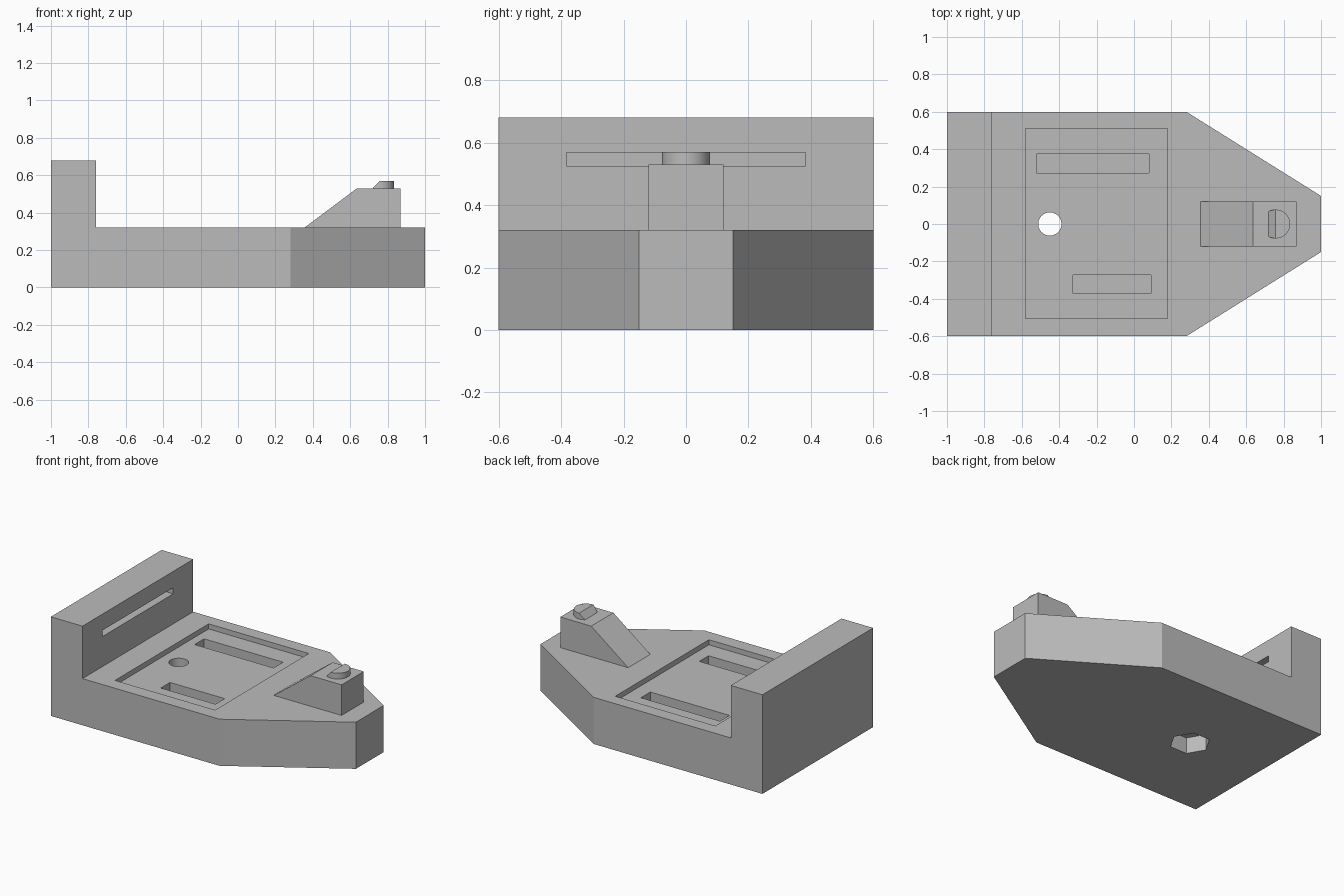
import bpy, bmesh, math
from mathutils import Vector, Matrix

if "Cube" in bpy.data.objects:
    bpy.data.objects.remove(bpy.data.objects["Cube"], do_unlink=True)

grey = bpy.data.materials.new("plain grey")
grey.use_nodes = True
grey.diffuse_color = (0.5, 0.5, 0.5, 1)
grey.node_tree.nodes["Principled BSDF"].inputs["Base Color"].default_value = (0.5, 0.5, 0.5, 1)


def finish(bm, name):
    bmesh.ops.recalc_face_normals(bm, faces=bm.faces[:])
    mesh = bpy.data.meshes.new(name)
    bm.to_mesh(mesh)
    bm.free()
    mesh.materials.append(grey)
    obj = bpy.data.objects.new(name, mesh)
    bpy.context.collection.objects.link(obj)
    return obj


def side_profile(points, half_width):
    """Extrude an x-z outline along y, centred on y = 0."""
    bm = bmesh.new()
    face = bm.faces.new([bm.verts.new((x, -half_width, z)) for x, z in points])
    out = bmesh.ops.extrude_face_region(bm, geom=[face])
    new = [v for v in out["geom"] if isinstance(v, bmesh.types.BMVert)]
    bmesh.ops.translate(bm, verts=new, vec=(0, 2 * half_width, 0))
    return bm


def slice_off(bm, point, normal):
    """Remove everything on the normal side of a plane and cap the cut."""
    out = bmesh.ops.bisect_plane(bm, geom=bm.verts[:] + bm.edges[:] + bm.faces[:], dist=1e-5,
                                 plane_co=point, plane_no=normal, clear_outer=True)
    bmesh.ops.holes_fill(bm, edges=[e for e in bm.edges if e.is_boundary], sides=0)


def cylinder(radius, x, z0, z1, sides):
    bm = bmesh.new()
    bmesh.ops.create_cone(bm, cap_ends=True, segments=sides, radius1=radius, radius2=radius,
                          depth=z1 - z0, matrix=Matrix.Translation((x, 0, (z0 + z1) / 2)))
    return bm


def box(x0, x1, y0, y1, z0, z1):
    bm = bmesh.new()
    bmesh.ops.create_cube(bm, size=1)
    bmesh.ops.scale(bm, vec=(x1 - x0, y1 - y0, z1 - z0), verts=bm.verts[:])
    bmesh.ops.translate(bm, vec=((x0 + x1) / 2, (y0 + y1) / 2, (z0 + z1) / 2), verts=bm.verts[:])
    return bm


def carve(target, bm, name):
    cutter = finish(bm, name)
    cutter.hide_render = True
    cutter.hide_viewport = True
    cutter.display_type = 'WIRE'
    mod = target.modifiers.new(name, 'BOOLEAN')
    mod.operation = 'DIFFERENCE'
    mod.solver = 'EXACT'
    mod.object = cutter


# Base plate with upright end wall and tapered nose
top = 0.32
bm = side_profile([(-1, 0), (1, 0), (1, top), (-0.76, top), (-0.76, 0.68), (-1, 0.68)], 0.6)
for side in (-1, 1):
    slice_off(bm, Vector((0.28, side * 0.6, 0)), Vector((0.45, side * 0.72, 0)))
base = finish(bm, "base_plate")

# Shallow tray, two slots in its floor, and the slot in the wall
carve(base, box(-0.58, 0.18, -0.505, 0.51, 0.285, 0.4), "tray_cutter")
carve(base, box(-0.52, 0.08, 0.272, 0.375, 0.18, 0.34), "long_slot_cutter")
carve(base, box(-0.325, 0.09, -0.372, -0.272, 0.18, 0.34), "short_slot_cutter")
carve(base, box(-0.86, -0.7, -0.383, 0.383, 0.526, 0.568), "wall_slot_cutter")

# Bolt hole with hexagonal nut pocket underneath
hexagon = cylinder(0.127, -0.45, -0.1, 0.11, 6)
bmesh.ops.rotate(hexagon, verts=hexagon.verts[:], cent=(-0.45, 0, 0),
                 matrix=Matrix.Rotation(math.radians(60), 3, 'Z'))
if not any(abs(v.co.y) < 0.001 for v in hexagon.verts):
    bmesh.ops.rotate(hexagon, verts=hexagon.verts[:], cent=(-0.45, 0, 0),
                     matrix=Matrix.Rotation(math.radians(30), 3, 'Z'))
carve(base, hexagon, "nut_pocket_cutter")
carve(base, cylinder(0.062, -0.45, -0.2, 0.5, 40), "bolt_hole_cutter")

# Ramped block on the nose
finish(side_profile([(0.355, top), (0.87, top), (0.87, 0.53), (0.635, 0.53)], 0.12), "ramp_block")

# Round catch with a sloped front
bm = cylinder(0.077, 0.758, 0.52, 0.57, 40)
slice_off(bm, Vector((0.757, 0, 0.57)), Vector((-0.04, 0, 0.037)))
catch = finish(bm, "round_catch")

# Smooth the round surfaces, keep the edges sharp
for obj in (base, catch):
    bpy.ops.object.select_all(action='DESELECT')
    bpy.context.view_layer.objects.active = obj
    obj.select_set(True)
    for mod in list(obj.modifiers):
        bpy.ops.object.modifier_apply(modifier=mod.name)
    bpy.ops.object.shade_smooth_by_angle(angle=math.radians(25))
for obj in [o for o in bpy.data.objects if o.name.endswith("_cutter")]:
    bpy.data.objects.remove(obj, do_unlink=True)
